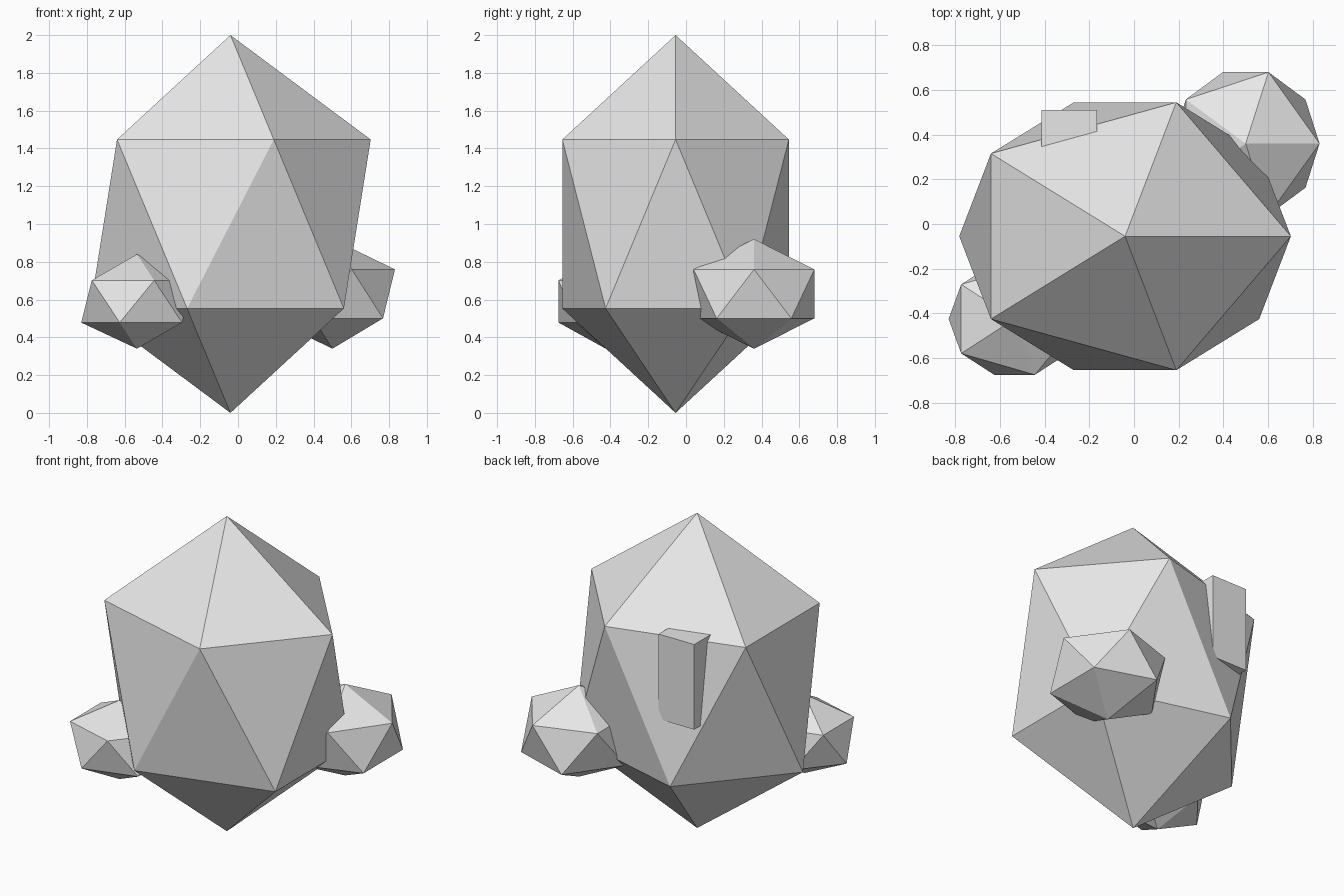
import bpy

default_cube = bpy.data.objects.get("Cube")
if default_cube:
    bpy.data.objects.remove(default_cube, do_unlink=True)

# Single stone colour
stone = bpy.data.materials.new("stone_grey")
stone.use_nodes = True
grey = (0.8, 0.8, 0.8, 1.0)
stone.diffuse_color = grey
stone.node_tree.nodes["Principled BSDF"].inputs["Base Color"].default_value = grey


def finish(name, scale):
    obj = bpy.context.object
    obj.name = name
    obj.scale = scale
    bpy.ops.object.transform_apply(location=False, rotation=False, scale=True)
    obj.data.materials.append(stone)
    bpy.ops.object.shade_flat()
    return obj


def boulder(name, centre, radii):
    """Twenty-sided rock stretched along each axis."""
    bpy.ops.mesh.primitive_ico_sphere_add(subdivisions=1, radius=1, location=centre)
    return finish(name, radii)


# Large central rock with two smaller rocks at its sides
boulder("main_rock", (-0.04, -0.055, 1.0), (0.83, 0.705, 1.0))
boulder("small_front_rock", (-0.535, -0.425, 0.59), (0.33, 0.294, 0.25))
boulder("small_back_rock", (0.5, 0.36, 0.63), (0.37, 0.376, 0.29))

# Upright block set into the back of the main rock
bpy.ops.mesh.primitive_cube_add(size=1, location=(-0.29, 0.385, 1.21))
finish("back_block", (0.25, 0.25, 0.54))
